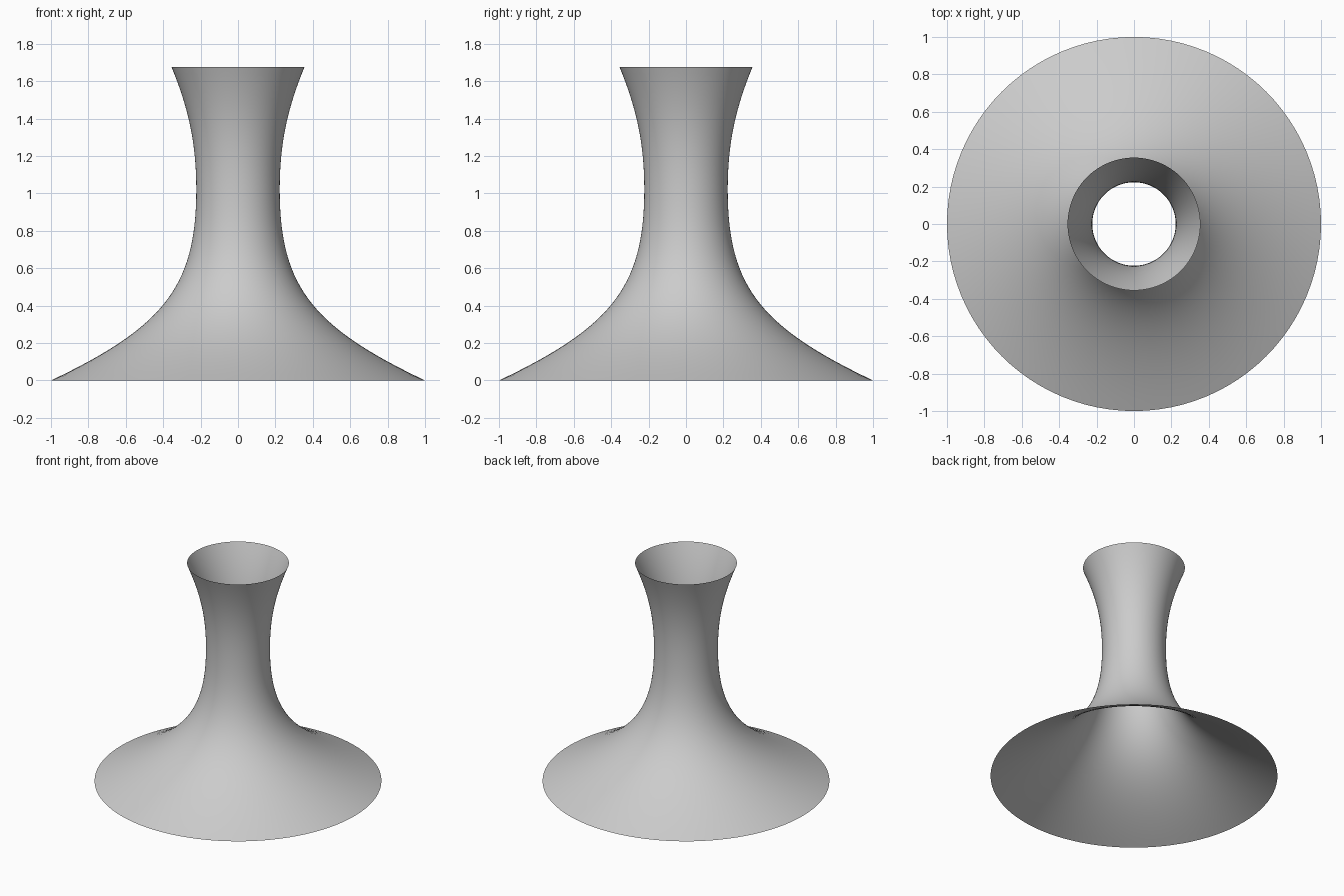
import bpy, bmesh, math
from mathutils import Vector
from mathutils.geometry import interpolate_bezier

if "Cube" in bpy.data.objects:
    bpy.data.objects.remove(bpy.data.objects["Cube"])

SEGMENTS = 96


def curve(points, count):
    """Sample one cubic Bezier given as (radius, height) points."""
    return interpolate_bezier(*[Vector((r, 0, z)) for r, z in points], count)


# Profile: wide base sweeping into the neck, then the flared mouth
base = curve([(1.0, 0.0), (0.40, 0.285), (0.223, 0.50), (0.223, 1.02)], 32)
mouth = curve([(0.223, 1.02), (0.223, 1.27), (0.265, 1.455), (0.355, 1.675)], 20)
profile = base + mouth[1:]

# Open thin shell, revolved around z
bm = bmesh.new()
verts = [bm.verts.new(p) for p in profile]
edges = [bm.edges.new(pair) for pair in zip(verts, verts[1:])]
bmesh.ops.spin(bm, geom=verts + edges, cent=(0, 0, 0), axis=(0, 0, 1),
               angle=math.tau, steps=SEGMENTS)
bmesh.ops.remove_doubles(bm, verts=bm.verts, dist=1e-4)
bmesh.ops.recalc_face_normals(bm, faces=bm.faces)

# Normals face outward
bm.faces.ensure_lookup_table()
face = bm.faces[0]
centre = face.calc_center_median()
if face.normal.dot(Vector((centre.x, centre.y, 0))) < 0:
    bmesh.ops.reverse_faces(bm, faces=bm.faces)
for f in bm.faces:
    f.smooth = True

mesh = bpy.data.meshes.new("flared_funnel")
bm.to_mesh(mesh)
bm.free()
bpy.context.collection.objects.link(bpy.data.objects.new("flared_funnel", mesh))
